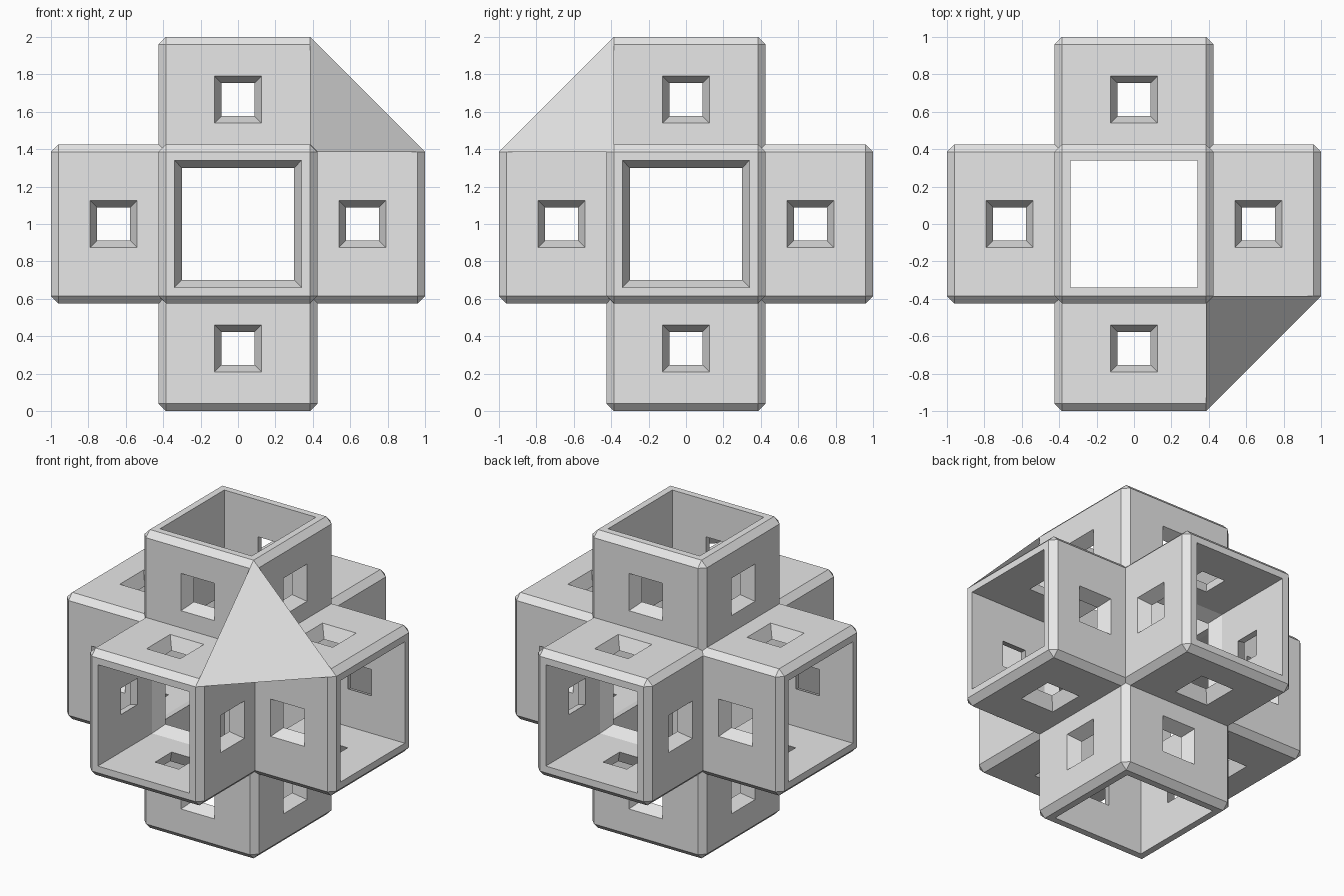
import bpy
import bmesh
from math import radians
from mathutils import Matrix, Vector

cube = bpy.data.objects.get("Cube")
if cube:
    bpy.data.objects.remove(cube, do_unlink=True)

OUT = 0.425              # half width of a tube
BEV = 0.04               # chamfer on outer edges
FLAT = OUT - BEV         # half width of the flat part of a wall
INN = 0.34               # half width of the bore
TIP = 1.0                # distance from centre to a tube end
WIN = 0.665              # window centre along the tube
WIN_OUT, WIN_IN = 0.125, 0.088
DOOR_IN = 0.30           # narrow side of the openings in the core
CENTRE = Vector((0, 0, 1))

grey = bpy.data.materials.new("light grey")
grey.use_nodes = True
colour = (0.8, 0.8, 0.8, 1)
grey.diffuse_color = colour
grey.node_tree.nodes["Principled BSDF"].inputs["Base Color"].default_value = colour


def add_object(name, bm):
    mesh = bpy.data.meshes.new(name)
    bm.to_mesh(mesh)
    bm.free()
    mesh.materials.append(grey)
    obj = bpy.data.objects.new(name, mesh)
    bpy.context.collection.objects.link(obj)
    return obj


def face(bm, points, rot):
    bm.faces.new([bm.verts.new(rot @ Vector(p) + CENTRE) for p in points])


def rect(half, depth, low, high):
    return [(-half, depth, low), (half, depth, low), (half, depth, high), (-half, depth, high)]


def ring(bm, a, b, rot):
    for i in range(4):
        j = (i + 1) % 4
        face(bm, (a[i], a[j], b[j], b[i]), rot)


def arm_wall(bm, rot):
    """One wall of a tube along +z, with its window, rim and corner chamfer."""
    hole_out = rect(WIN_OUT, OUT, WIN - WIN_OUT, WIN + WIN_OUT)
    hole_in = rect(WIN_IN, INN, WIN - WIN_IN, WIN + WIN_IN)
    ring(bm, rect(FLAT, OUT, OUT, TIP - BEV), hole_out, rot)
    ring(bm, hole_out, hole_in, rot)
    ring(bm, hole_in, rect(INN, INN, OUT, TIP), rot)
    # End chamfer and flat rim
    edge = TIP - BEV
    face(bm, ((-FLAT, OUT, edge), (FLAT, OUT, edge), (FLAT, FLAT, TIP), (-FLAT, FLAT, TIP)), rot)
    face(bm, ((-FLAT, FLAT, TIP), (FLAT, FLAT, TIP), (INN, INN, TIP), (-INN, INN, TIP)), rot)
    # Long chamfer, mitred where three tubes meet, and the corner cut
    mid = (OUT + FLAT) / 2
    face(bm, ((FLAT, OUT, OUT), (mid, mid, mid), (OUT, FLAT, OUT),
              (OUT, FLAT, edge), (FLAT, OUT, edge)), rot)
    face(bm, ((FLAT, OUT, edge), (OUT, FLAT, edge), (FLAT, FLAT, TIP)), rot)


def core_wall(bm, rot):
    """Wall of the upright tube inside the crossing, with a tapered opening."""
    narrow = rect(DOOR_IN, INN, -DOOR_IN, DOOR_IN)
    ring(bm, rect(INN, OUT, -INN, INN), narrow, rot)
    ring(bm, narrow, rect(INN, INN, -OUT, OUT), rot)


# Six crossing tubes
bm = bmesh.new()
quarter_turns = [Matrix.Rotation(radians(90 * k), 3, 'Z') for k in range(4)]
aims = [Matrix.Rotation(radians(a), 3, 'X') for a in (0, 90, 180, 270)]
aims += [Matrix.Rotation(radians(a), 3, 'Y') for a in (90, 270)]
for turn in quarter_turns:
    core_wall(bm, turn)
    for aim in aims:
        arm_wall(bm, aim @ turn)
bmesh.ops.remove_doubles(bm, verts=bm.verts, dist=0.0005)
bmesh.ops.recalc_face_normals(bm, faces=bm.faces)
add_object("crossed_tubes", bm)

# Sloping sheet spanning three tube ends
bm = bmesh.new()
face(bm, ((FLAT, -TIP, FLAT), (TIP, -FLAT, FLAT), (FLAT, -FLAT, TIP)), Matrix.Identity(3))
add_object("corner_sheet", bm)
